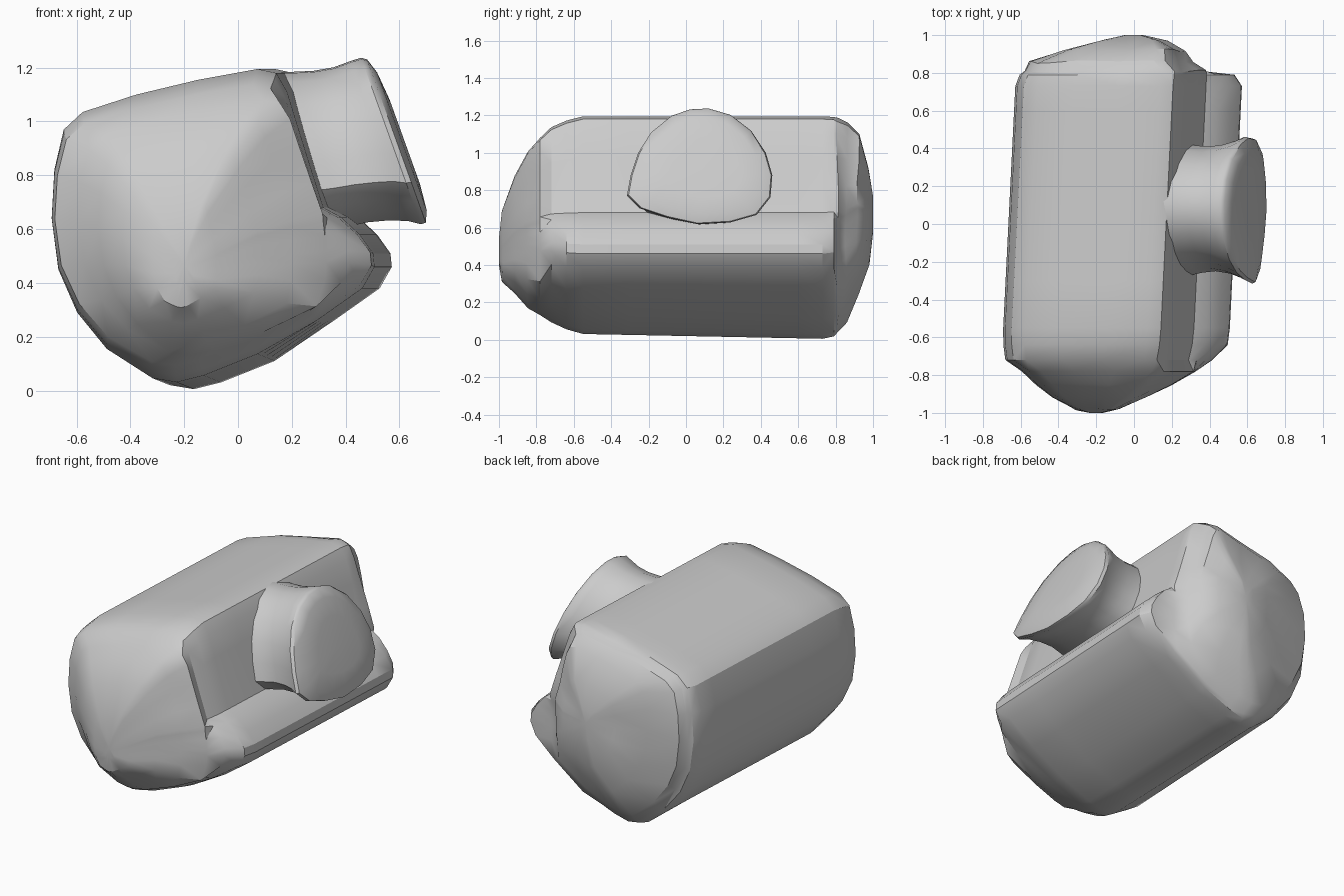
import bpy, bmesh
from mathutils import Vector, noise

stone = bpy.data.materials.new("light grey stone")
stone.diffuse_color = (0.6, 0.6, 0.6, 1)


def loft(name, rings):
    """Skin a list of equal-length rings and cap both ends."""
    bm = bmesh.new()
    rows = [[bm.verts.new(p) for p in ring] for ring in rings]
    n = len(rows[0])
    for a, b in zip(rows, rows[1:]):
        for i in range(n):
            j = (i + 1) % n
            bm.faces.new((a[i], a[j], b[j], b[i]))
    for end in (rows[0], rows[-1]):
        bmesh.ops.poke(bm, faces=[bm.faces.new(end)])
    bmesh.ops.recalc_face_normals(bm, faces=bm.faces)
    me = bpy.data.meshes.new(name)
    bm.to_mesh(me)
    bm.free()
    me.materials.append(stone)
    ob = bpy.data.objects.new(name, me)
    bpy.context.collection.objects.link(ob)
    return ob


def smooth(ob, angle):
    bpy.ops.object.select_all(action='DESELECT')
    bpy.context.view_layer.objects.active = ob
    ob.select_set(True)
    bpy.ops.object.shade_smooth_by_angle(angle=angle)


# Body: side profile (x, z) with a ledge on the right, lofted along y
profile = [(-0.62, 0.97), (-0.55, 1.035), (-0.35, 1.10), (-0.12, 1.155), (0.10, 1.195),
           (0.17, 1.18), (0.21, 1.11), (0.25, 0.98), (0.30, 0.82), (0.345, 0.68),
           (0.41, 0.645), (0.48, 0.58), (0.53, 0.51), (0.535, 0.46), (0.49, 0.38),
           (0.32, 0.26), (0.10, 0.125), (-0.10, 0.045), (-0.20, 0.02), (-0.29, 0.035),
           (-0.46, 0.155), (-0.57, 0.29), (-0.64, 0.45), (-0.665, 0.64), (-0.655, 0.82)]
BODY_X, BODY_Z, WALL = -0.16, 0.61, 0.35
# Sections: y, x scale, z scale, centre x, centre z, amount of ledge
sections = [(-1.00, 0.07, 0.14, -0.20, 0.46, 0), (-0.98, 0.24, 0.34, -0.20, 0.49, 0),
            (-0.92, 0.50, 0.55, -0.18, 0.555, 0), (-0.85, 0.71, 0.73, -0.16, 0.58, 0),
            (-0.78, 0.90, 0.82, -0.14, 0.60, 0.1), (-0.72, 0.96, 0.90, -0.16, 0.61, 0.7),
            (-0.64, 0.99, 0.96, -0.16, 0.61, 1), (-0.55, 1, 1, -0.16, 0.61, 1),
            (-0.3, 1, 1, -0.16, 0.61, 1), (0.0, 1, 1, -0.16, 0.61, 1),
            (0.3, 1, 1, -0.16, 0.61, 1), (0.6, 1, 1, -0.16, 0.61, 1),
            (0.73, 1, 1, -0.16, 0.61, 1), (0.79, 0.98, 0.985, -0.15, 0.615, 0.8),
            (0.81, 0.95, 0.96, -0.14, 0.62, 0), (0.86, 0.86, 0.89, -0.12, 0.635, 0),
            (0.92, 0.64, 0.71, -0.05, 0.68, 0), (0.97, 0.36, 0.42, 0.0, 0.67, 0),
            (1.00, 0.10, 0.15, 0.0, 0.68, 0)]
rings = []
for y, sx, sz, cx, cz, ledge in sections:
    ring = []
    for x, z in profile:
        if x > WALL:
            x = WALL - 0.01 + (x - WALL + 0.01) * ledge
        px = cx + (x - BODY_X) * sx
        pz = cz + (z - BODY_Z) * sz
        if 0.9 < sx:
            px += 0.05 * y          # body is turned slightly in plan
        if z < 0.15:
            pz -= 0.02 * y          # base tips slightly
        ring.append((px, y, max(0, pz)))
    rings.append(ring)
body = loft("body", rings)

# Chipped ends: roughen the two domed end faces
bm = bmesh.new()
bm.from_mesh(body.data)
for v in bm.verts:
    if 0.8 < abs(v.co.y) < 0.99:
        out = Vector((v.co.x * 0.5, v.co.y, v.co.z - 0.6)).normalized()
        v.co += out * noise.noise(v.co * 4) * 0.02
bmesh.ops.triangulate(bm, faces=[f for f in bm.faces if abs(f.calc_center_median().y) > 0.72])
bm.to_mesh(body.data)
bm.free()
smooth(body, 0.5)

# Round projection: tilted dome outline (y, z), with a saddle-like neck into the body
outline = [(-0.32, 0.77), (-0.30, 0.88), (-0.26, 1.0), (-0.19, 1.11), (-0.08, 1.2),
           (0.02, 1.235), (0.12, 1.24), (0.24, 1.205), (0.35, 1.12), (0.43, 1.0),
           (0.465, 0.88), (0.455, 0.76), (0.38, 0.665), (0.24, 0.625), (0.06, 0.615),
           (-0.10, 0.65), (-0.25, 0.70)]
# Rings: x offset, y scale, z scale, centre z
steps = [(-0.42, 0.92, 0.95, 0.88), (-0.30, 0.86, 0.92, 0.89), (-0.22, 0.84, 0.90, 0.90),
         (-0.14, 0.87, 0.91, 0.91), (-0.07, 0.93, 0.95, 0.92), (-0.025, 0.99, 0.99, 0.92),
         (-0.005, 0.97, 0.97, 0.92), (0.015, 0.82, 0.82, 0.92), (0.025, 0.5, 0.5, 0.92)]
knob_rings = []
for dx, sy, sz, cz in steps:
    ring = []
    for y, z in outline:
        pz = cz + (z - 0.92) * sz
        ring.append((0.69 - (pz - 0.66) * 0.36 + dx, 0.12 + (y - 0.12) * sy, pz))
    knob_rings.append(ring)
knob = loft("round_projection", knob_rings)
smooth(knob, 0.7)
